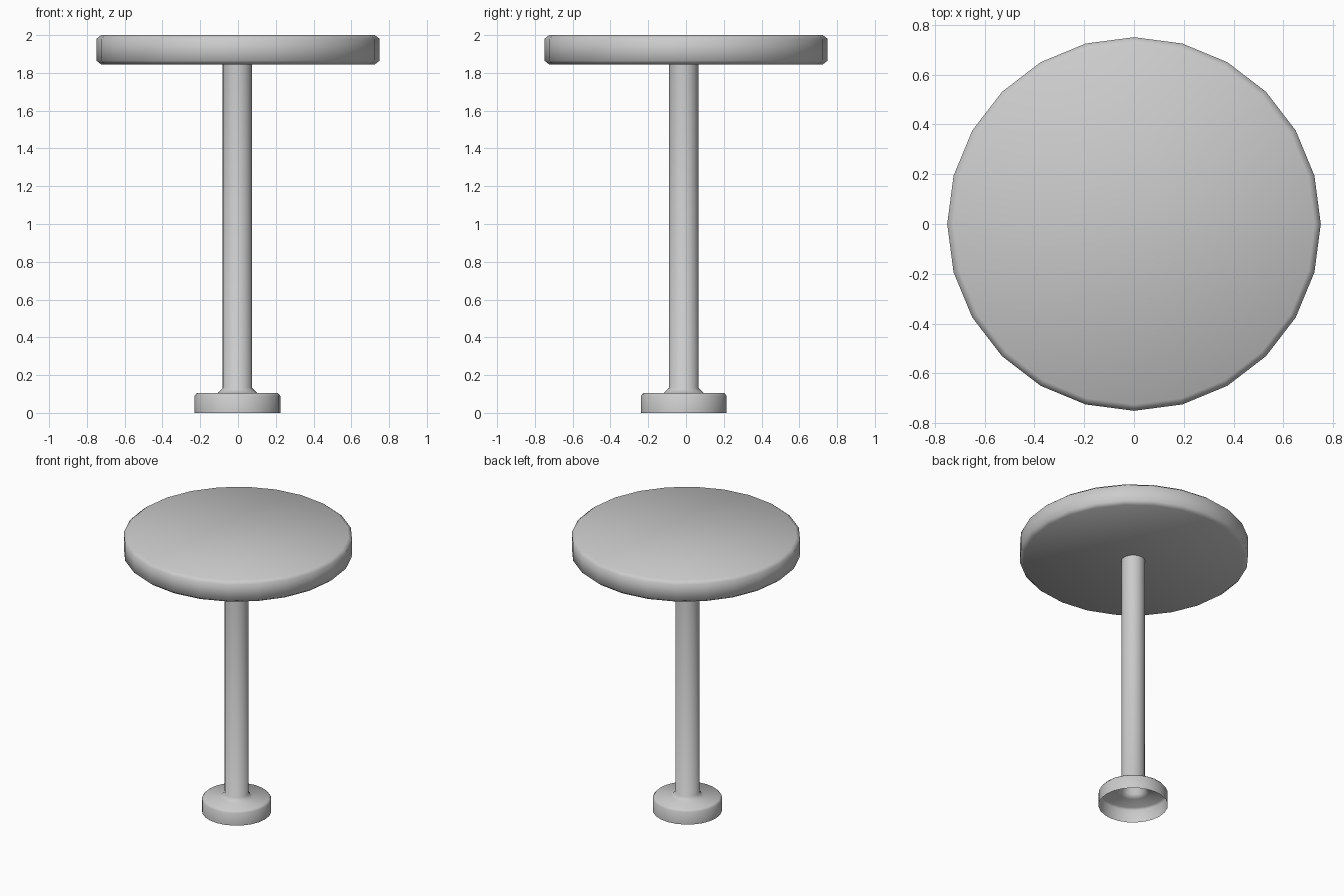
import bpy, bmesh
from math import cos, sin, tau

if "Cube" in bpy.data.objects:
    bpy.data.objects.remove(bpy.data.objects["Cube"])


def lathe(name, profile, sides, centre=(0, 0), cap_ends=False):
    """Spin an (r, z) profile, listed bottom to top, around a vertical axis."""
    bm = bmesh.new()
    rings = [[bm.verts.new((centre[0] + r * cos(tau * i / sides),
                            centre[1] + r * sin(tau * i / sides), z))
              for i in range(sides)] for r, z in profile]
    for a, b in zip(rings, rings[1:]):
        for i in range(sides):
            j = (i + 1) % sides
            bm.faces.new((a[i], a[j], b[j], b[i]))
    if cap_ends:
        bm.faces.new(rings[0][::-1])
        bm.faces.new(rings[-1])
    for f in bm.faces:
        f.smooth = True
    mesh = bpy.data.meshes.new(name)
    bm.to_mesh(mesh)
    bm.free()
    obj = bpy.data.objects.new(name, mesh)
    bpy.context.collection.objects.link(obj)
    return obj


# Round top with chamfered rims
lathe("table_top", [(0.725, 1.845), (0.75, 1.865), (0.75, 1.98), (0.725, 2.0)],
      24, cap_ends=True)

# Hollow foot, flared collar and pole in one open shell, slightly off centre
lathe("pedestal", [(0.227, 0.0), (0.227, 0.09), (0.215, 0.105), (0.105, 0.105),
                   (0.078, 0.132), (0.078, 1.845)],
      24, centre=(-0.003, -0.012))
